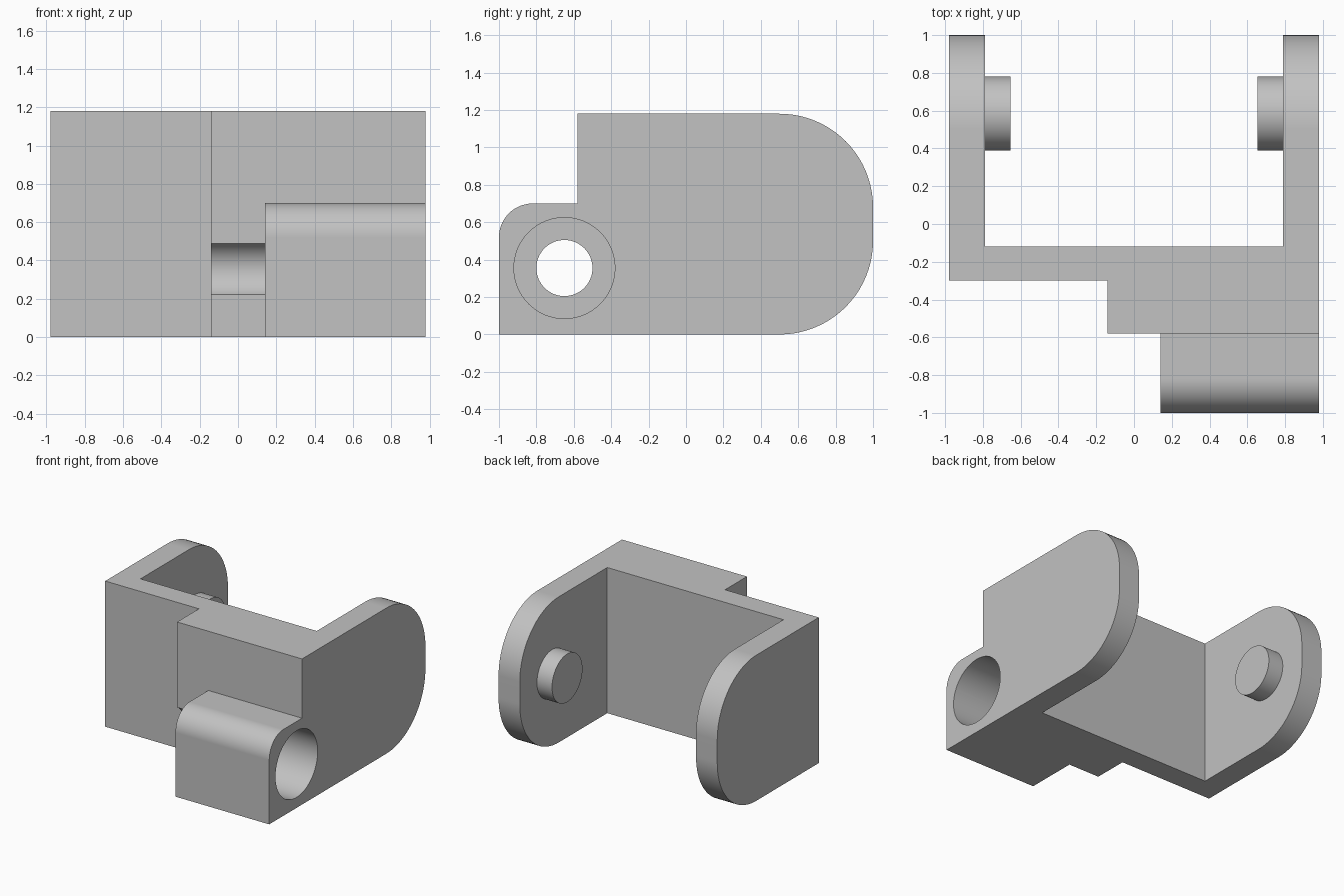
import bpy
import math
from math import cos, sin, pi
from mathutils import Vector, Matrix

if "Cube" in bpy.data.objects:
    bpy.data.objects.remove(bpy.data.objects["Cube"], do_unlink=True)

# Single plain material
grey = bpy.data.materials.new("plain grey")
grey.use_nodes = True
colour = (0.54, 0.54, 0.54, 1)
grey.diffuse_color = colour
grey.node_tree.nodes["Principled BSDF"].inputs["Base Color"].default_value = colour


def prism(name, points, direction):
    """Extrude a closed outline of 3D points along a direction."""
    import bmesh
    bm = bmesh.new()
    face = bm.faces.new([bm.verts.new(p) for p in points])
    out = bmesh.ops.extrude_face_region(bm, geom=[face])
    moved = [v for v in out["geom"] if isinstance(v, bmesh.types.BMVert)]
    bmesh.ops.translate(bm, verts=moved, vec=Vector(direction))
    bmesh.ops.recalc_face_normals(bm, faces=bm.faces)
    mesh = bpy.data.meshes.new(name)
    bm.to_mesh(mesh)
    bm.free()
    mesh.materials.append(grey)
    obj = bpy.data.objects.new(name, mesh)
    bpy.context.collection.objects.link(obj)
    return obj


def arc(cy, cz, r, start, end, steps):
    angles = [math.radians(start + (end - start) * i / steps) for i in range(steps + 1)]
    return [(cy + r * cos(a), cz + r * sin(a)) for a in angles]


def rod(name, x0, x1, cy, cz, r, steps=64):
    """Cylinder lying along x."""
    ring = arc(cy, cz, r, 0, 360, steps)[:-1]
    return prism(name, [(x0, y, z) for y, z in ring], (x1 - x0, 0, 0))


def combine(target, tool, operation):
    mod = target.modifiers.new(operation.lower(), "BOOLEAN")
    mod.operation = operation
    mod.solver = "EXACT"
    mod.object = tool
    tool.hide_render = True


# Plan outline: two arms, cross wall, thick middle and hinge block
W, T = 0.98, 0.79
plan = [(-W, 1.1), (-W, -0.3), (-0.14, -0.3), (-0.14, -0.58), (0.14, -0.58),
        (0.14, -1.1), (W, -1.1), (W, 1.1), (T, 1.1), (T, -0.12), (-T, -0.12), (-T, 1.1)]
bracket = prism("hinge_bracket", [(x, y, -0.1) for x, y in plan], (0, 0, 1.5))

# Side outline: rounded arm ends and stepped, rounded hinge block
H = 1.18
side = [(-1, 0)]
side += arc(0.5, 0.5, 0.5, -90, 0, 20)
side += arc(0.5, H - 0.5, 0.5, 0, 90, 20)
side += [(-0.58, H), (-0.58, 0.7)]
side += arc(-0.82, 0.52, 0.18, 90, 180, 14)
side_profile = prism("side_profile_cutter", [(-1.2, y, z) for y, z in side], (2.4, 0, 0))
combine(bracket, side_profile, "INTERSECT")

# Stepped pin hole through the hinge block
pin_hole = rod("pin_hole_cutter", -0.3, 1.2, -0.65, 0.355, 0.15)
wide_bore = rod("wide_bore_cutter", 0.33, 1.2, -0.65, 0.355, 0.27)
combine(bracket, pin_hole, "DIFFERENCE")
combine(bracket, wide_bore, "DIFFERENCE")

# Pivot pegs on the inner faces of the arms
pegs = [rod(name, s * 0.655, s * 0.88, 0.585, 0.59, 0.195)
        for name, s in (("left_peg", 1), ("right_peg", -1))]
for peg in pegs:
    combine(bracket, peg, "UNION")

# Bake the combined shape and drop the helpers
bpy.context.view_layer.update()
graph = bpy.context.evaluated_depsgraph_get()
final = bpy.data.meshes.new_from_object(bracket.evaluated_get(graph))
bracket.modifiers.clear()
bracket.data = final
final.materials.clear()
final.materials.append(grey)
for face in final.polygons:
    face.material_index = 0
for helper in [side_profile, pin_hole, wide_bore] + pegs:
    bpy.data.objects.remove(helper, do_unlink=True)

# Smooth the curves, keep the flats clean
bpy.ops.object.select_all(action="DESELECT")
bracket.select_set(True)
bpy.context.view_layer.objects.active = bracket
bpy.ops.object.shade_smooth_by_angle(angle=math.radians(30))
weighted = bracket.modifiers.new("clean normals", "WEIGHTED_NORMAL")
weighted.keep_sharp = True
